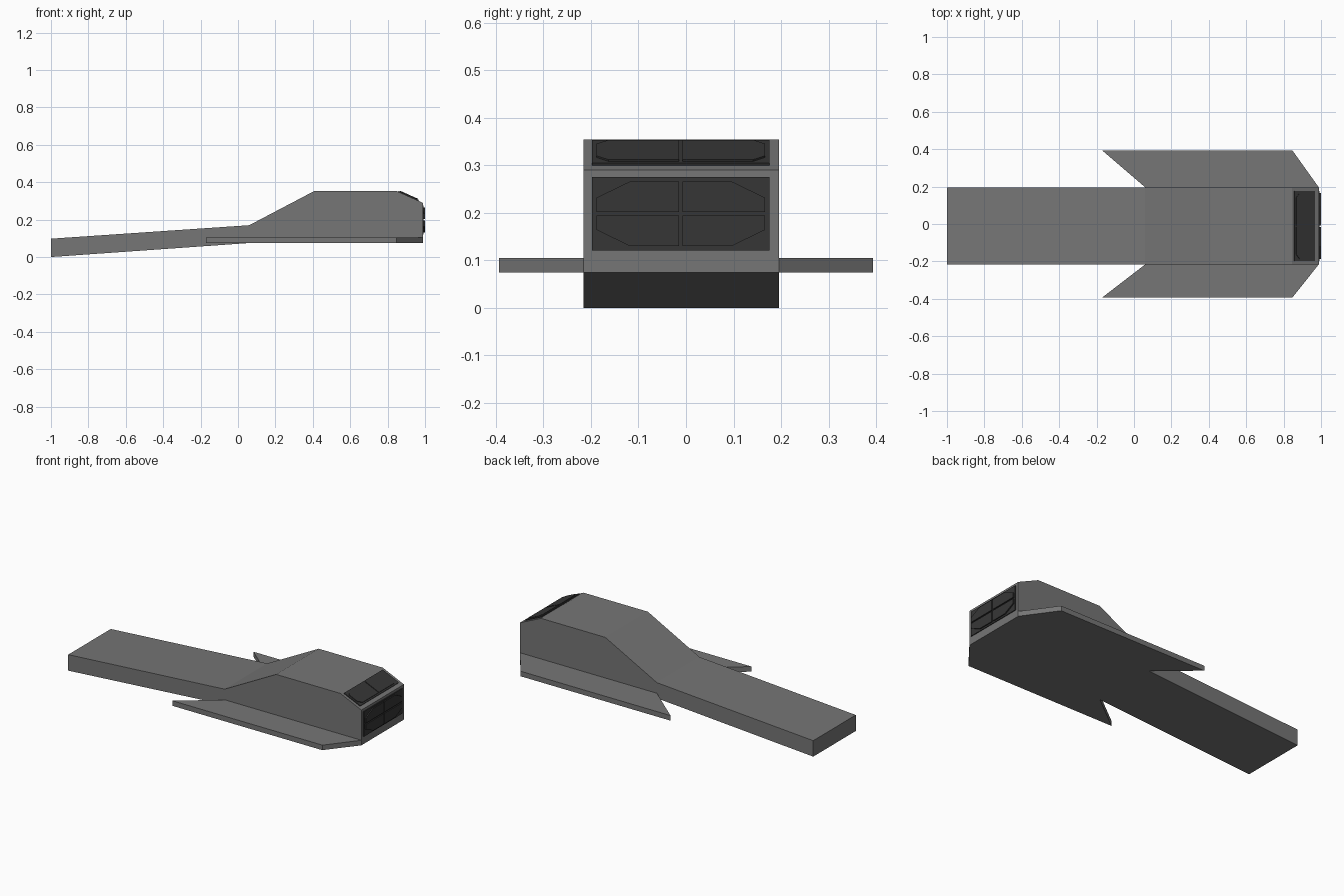
import bpy, bmesh
from mathutils import Vector

if "Cube" in bpy.data.objects:
    bpy.data.objects.remove(bpy.data.objects["Cube"])


def material(name, v):
    m = bpy.data.materials.new(name)
    m.diffuse_color = (v, v, v, 1)
    m.use_nodes = True
    m.node_tree.nodes["Principled BSDF"].inputs["Base Color"].default_value = m.diffuse_color
    return m


hull_grey = material("hull_grey", 0.18)
dark = material("dark_glass", 0.037)


def prism(name, pts, offset, mat):
    """Closed solid from a flat outline of 3D points swept along an offset."""
    bm = bmesh.new()
    off = Vector(offset)
    a = [bm.verts.new(p) for p in pts]
    b = [bm.verts.new(Vector(p) + off) for p in pts]
    bm.faces.new(a)
    bm.faces.new(b[::-1])
    for i in range(len(a)):
        j = (i + 1) % len(a)
        bm.faces.new((a[i], b[i], b[j], a[j]))
    bmesh.ops.recalc_face_normals(bm, faces=bm.faces[:])
    me = bpy.data.meshes.new(name)
    bm.to_mesh(me)
    bm.free()
    me.materials.append(mat)
    ob = bpy.data.objects.new(name, me)
    bpy.context.collection.objects.link(ob)


# Hull: side profile extruded across the width
Y0, Y1 = -0.216, 0.196
profile = [(-1, 0), (-1, 0.098), (0.06, 0.17), (0.41, 0.354), (0.845, 0.354),
           (0.988, 0.29), (0.988, 0.074), (0.05, 0.074)]
prism("hull", [(x, Y0, z) for x, z in profile], (0, Y1 - Y0, 0), hull_grey)

# Side wings
for name, s, root in (("left_wing", 1, Y1), ("right_wing", -1, -Y0)):
    outline = [(0.06, root), (-0.17, 0.393), (0.847, 0.393), (0.988, root)]
    prism(name, [(x, s * y, 0.074) for x, y in outline], (0, 0, 0.031), hull_grey)


def window(name, centre, up, normal, half_w, half_h, cut_w, cut_h, rows):
    """Backing plate with chamfered panes split by thin gaps."""
    c, up, n = Vector(centre), Vector(up).normalized(), Vector(normal).normalized()
    side = Vector((0, 1, 0))

    def place(pts, depth):
        return [c + side * a + up * b + n * depth for a, b in pts]

    w, h, g = half_w, half_h, 0.004
    pw, ph = w - 0.01, h - 0.009
    prism(name + "_plate", place([(-w, -h), (w, -h), (w, h), (-w, h)], -0.004),
          n * 0.009, dark)
    for s in (-1, 1):
        if rows == 2:
            for t in (-1, 1):
                pts = [(g, g), (pw, g), (pw, ph - cut_h), (pw - cut_w, ph), (g, ph)]
                prism(name + "_pane", place([(s * a, t * b) for a, b in pts], 0.004),
                      n * 0.008, dark)
        else:
            pts = [(g, -ph), (pw - cut_w, -ph), (pw, cut_h - ph),
                   (pw, ph - cut_h), (pw - cut_w, ph), (g, ph)]
            prism(name + "_pane", place([(s * a, b) for a, b in pts], 0.004),
                  n * 0.005, dark)


# Nose window (four panes) and sloped upper window (two panes)
window("nose_window", (0.988, -0.011, 0.198), (0, 0, 1), (1, 0, 0),
       0.187, 0.077, 0.07, 0.034, 2)
window("upper_window", (0.911, -0.011, 0.3245), (-0.143, 0, 0.064), (0.064, 0, 0.143),
       0.187, 0.06, 0.025, 0.02, 1)
